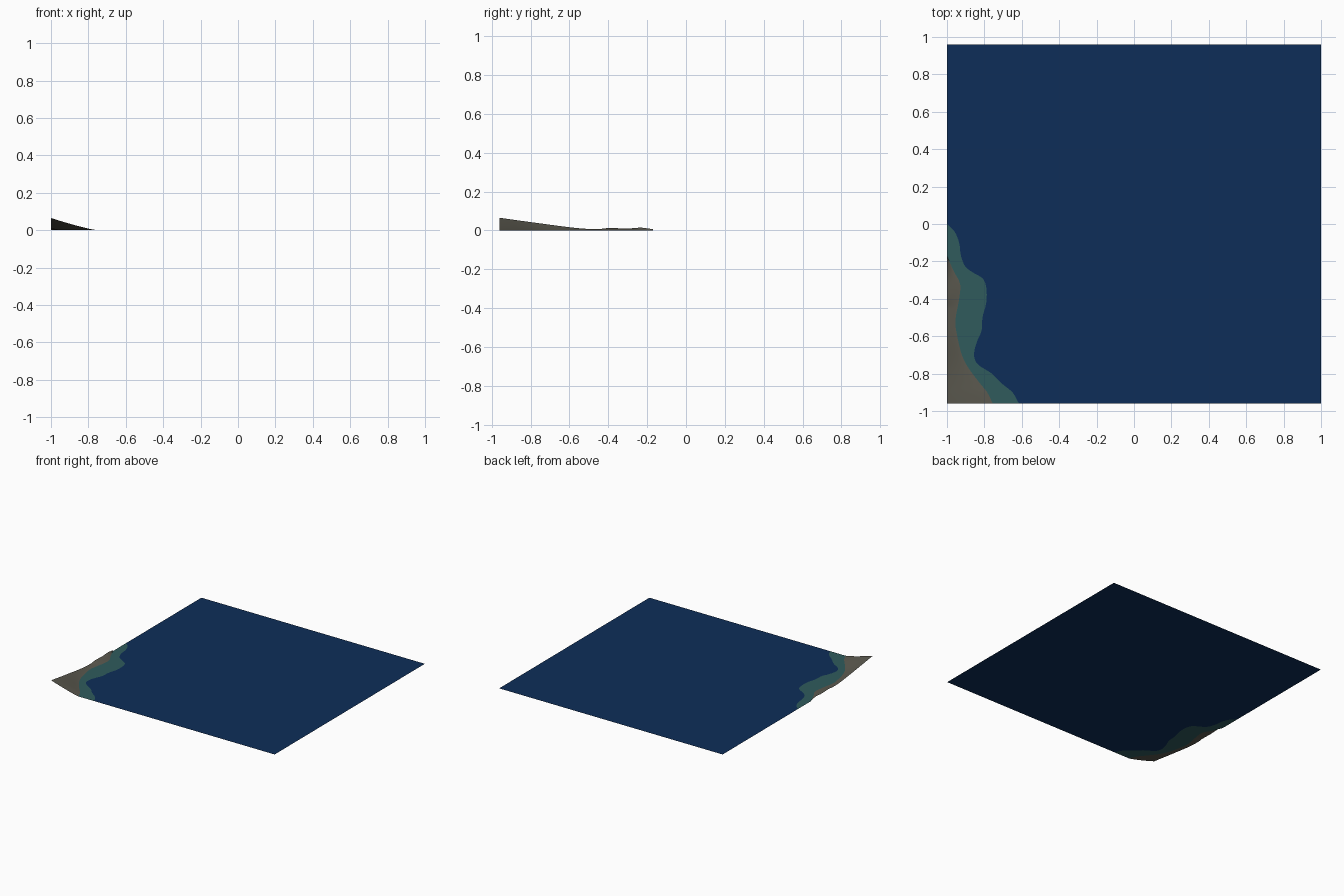
import bpy
import bmesh

cube = bpy.data.objects.get("Cube")
if cube:
    bpy.data.objects.remove(cube)

HALF_WIDTH, HALF_DEPTH = 1.0, 0.96

# Outlines as (y, value) pairs, running from the front edge to the back
LAND_EDGE = [(-.96, -.755), (-.9, -.785), (-.85, -.825), (-.77, -.885), (-.7, -.92),
             (-.6, -.945), (-.52, -.955), (-.4, -.935), (-.32, -.93), (-.25, -.965), (-.17, -1)]
SHALLOW_EDGE = [(-.96, -.615), (-.9, -.65), (-.85, -.71), (-.8, -.76), (-.75, -.835),
                (-.7, -.855), (-.63, -.84), (-.57, -.815), (-.5, -.81), (-.42, -.79),
                (-.34, -.79), (-.29, -.81), (-.26, -.86), (-.23, -.9), (-.17, -.925),
                (-.1, -.935), (-.04, -.96), (0, -1)]
LAND_HEIGHT = [(-.96, .065), (-.75, .036), (-.55, .011), (-.45, .007), (-.4, .012),
               (-.3, .01), (-.23, .014), (-.17, .006), (-.13, 0)]


def sample(points, y):
    """Smoothly interpolate a list of (y, value) pairs."""
    if y <= points[0][0]:
        return points[0][1]
    for i in range(len(points) - 1):
        (y0, v0), (y1, v1) = points[i], points[i + 1]
        if y <= y1:
            before = points[max(i - 1, 0)]
            after = points[min(i + 2, len(points) - 1)]
            t = (y - y0) / (y1 - y0)
            m0 = (v1 - before[1]) / (y1 - before[0]) * (y1 - y0)
            m1 = (after[1] - v0) / (after[0] - y0) * (y1 - y0)
            curve = (v0 + m0 * t + (3 * (v1 - v0) - 2 * m0 - m1) * t ** 2
                     + (2 * (v0 - v1) + m0 + m1) * t ** 3)
            return max(curve, -HALF_WIDTH)
    return points[-1][1]


def border(y):
    return -HALF_WIDTH


def far_side(y):
    return HALF_WIDTH


def land_edge(y):
    return sample(LAND_EDGE, y)


def shallow_edge(y):
    return max(sample(SHALLOW_EDGE, y), land_edge(y))


def flat(y, t):
    return 0.0


def slope(y, t):
    return max(sample(LAND_HEIGHT, y), 0) * (1 - t) ** 1.2


def make_material(name, color):
    mat = bpy.data.materials.new(name)
    mat.use_nodes = True
    mat.diffuse_color = color
    bsdf = next(n for n in mat.node_tree.nodes if n.type == "BSDF_PRINCIPLED")
    bsdf.inputs["Base Color"].default_value = color
    bsdf.inputs["Roughness"].default_value = 0.9
    return mat


def make_sheet(name, left, right, height, columns, material):
    """Open sheet between two outlines, as a grid of rows along y."""
    bm = bmesh.new()
    rows = []
    steps = 192
    for j in range(steps + 1):
        y = HALF_DEPTH * (2 * j / steps - 1)
        a, b = left(y), right(y)
        row = []
        for i in range(columns + 1):
            t = i / columns
            row.append(bm.verts.new((a + (b - a) * t, y, height(y, t))))
        rows.append(row)
    for low, high in zip(rows, rows[1:]):
        # Leave out the rows where the sheet has run to nothing
        widths = [r[-1].co.x - r[0].co.x for r in (low, high)]
        if max(widths) < 0.0005:
            continue
        for i in range(columns):
            bm.faces.new((low[i], low[i + 1], high[i + 1], high[i]))
    loose = [v for v in bm.verts if not v.link_faces]
    bmesh.ops.delete(bm, geom=loose, context="VERTS")
    bmesh.ops.remove_doubles(bm, verts=bm.verts, dist=0.00005)
    mesh = bpy.data.meshes.new(name)
    bm.to_mesh(mesh)
    bm.free()
    mesh.materials.append(material)
    for face in mesh.polygons:
        face.use_smooth = True
    obj = bpy.data.objects.new(name, mesh)
    bpy.context.collection.objects.link(obj)
    return obj


# Rising land, the shallow shelf around it, and the open water
make_sheet("land", border, land_edge, slope, 10,
           make_material("grey_brown_land", (0.105, 0.1, 0.078, 1)))
make_sheet("shallow_water", land_edge, shallow_edge, flat, 4,
           make_material("sea_green", (0.029, 0.105, 0.108, 1)))
make_sheet("deep_water", shallow_edge, far_side, flat, 8,
           make_material("deep_blue", (0.004, 0.027, 0.099, 1)))
